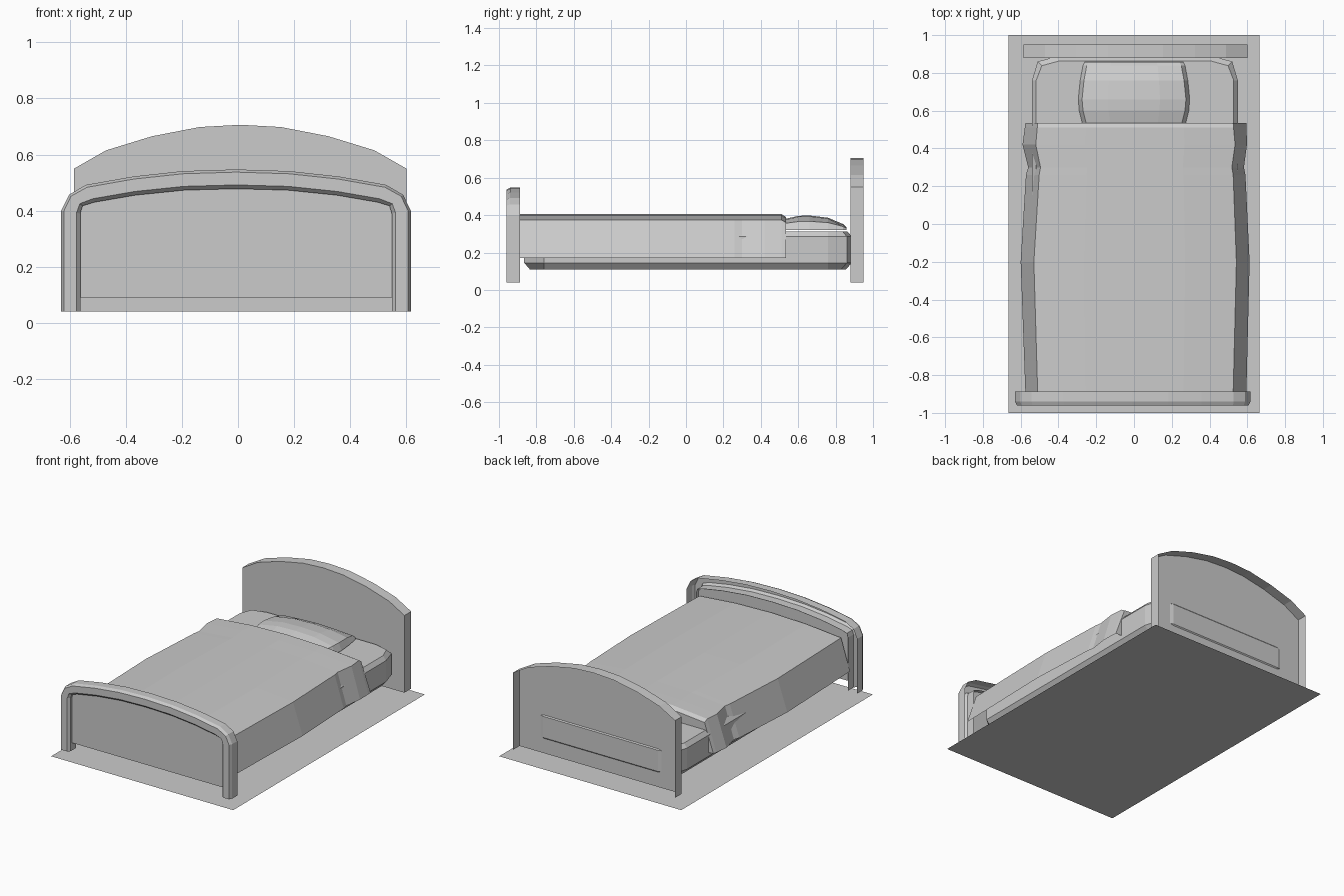
import bpy, bmesh

if "Cube" in bpy.data.objects:
    bpy.data.objects.remove(bpy.data.objects["Cube"])


def loft(name, rings, closed=True, cap_start=False, cap_end=False):
    """Skin a list of equal-length rings of points."""
    bm = bmesh.new()
    vr = [[bm.verts.new(p) for p in r] for r in rings]
    n = len(rings[0])
    for a, b in zip(vr, vr[1:]):
        for i in range(n if closed else n - 1):
            j = (i + 1) % n
            bm.faces.new((a[i], a[j], b[j], b[i]))
    if cap_start:
        bm.faces.new(vr[0][::-1])
    if cap_end:
        bm.faces.new(vr[-1])
    bmesh.ops.recalc_face_normals(bm, faces=bm.faces)
    me = bpy.data.meshes.new(name)
    bm.to_mesh(me)
    bm.free()
    ob = bpy.data.objects.new(name, me)
    bpy.context.collection.objects.link(ob)
    return ob


def mirrored(half, cx):
    """Half outline (left side to centre, offsets from cx) made whole."""
    left = [(cx + x, z) for x, z in half]
    right = [(cx - x, z) for x, z in reversed(half) if x != 0]
    return left + right


# Floor sheet
loft("floor_sheet", [[(-.665, -1, 0), (.665, -1, 0)],
                     [(-.665, 1, 0), (.665, 1, 0)]], closed=False)

# Headboard: arched front panel with a rim, open at the back and bottom
arch = mirrored([(-.592, .04), (-.592, .55), (-.478, .615), (-.315, .665),
                 (-.145, .698), (0, .706)], .008)
loft("headboard", [[(x, y, z) for x, z in arch] for y in (.88, .95)],
     closed=False, cap_start=True)

# Footboard frame: bevelled channel swept along an arch, open at the back
outer = mirrored([(-.623, .04), (-.623, .40), (-.595, .457), (-.535, .492),
                  (-.365, .522), (-.19, .541), (0, .547)], -.007)
inner = mirrored([(-.555, .04), (-.555, .39), (-.547, .417), (-.505, .43),
                  (-.36, .455), (-.185, .473), (0, .478)], -.007)
profile = [(0, -.887), (0, -.94), (.14, -.96), (.8, -.96), (1, -.945), (1, -.887)]
loft("footboard_frame",
     [[(o[0] + (i[0] - o[0]) * t, y, o[1] + (i[1] - o[1]) * t) for t, y in profile]
      for o, i in zip(outer, inner)], closed=False)

# Footboard panel filling the arch
panel = [(x, max(z, .09)) for x, z in inner]
loft("footboard_panel", [[(x, y, z) for x, z in panel] for y in (-.93, -.915)],
     cap_start=True, cap_end=True)


# Mattress: chamfered slab, its head end just passing the headboard panel
def slab_ring(inset, z):
    hx, y0, y1 = .545 - inset, -.865 + inset, .886 - inset
    q = [(.42 - inset, y1), (.515 - inset, .86 - inset), (hx, .76)]
    q += [(hx, -.76), (.42 - inset, y0)]
    return ([(x + .005, y, z) for x, y in q] +
            [(.005 - x, y, z) for x, y in reversed(q)])


loft("mattress", [slab_ring(.03, .11), slab_ring(0, .145), slab_ring(0, .285),
                  slab_ring(.022, .312)], cap_start=True, cap_end=True)

# Blanket: crowned top with sloping, slightly folded sides
# (y, left hem, left shoulder, right shoulder, right hem, drop)
rows = [(-.89, -.575, -.51, .525, .595, 0),
        (-.20, -.60, -.53, .542, .612, 0),
        (.26, -.572, -.502, .525, .59, 0),
        (.30, -.56, -.495, .518, .582, 0),
        (.42, -.59, -.52, .535, .598, 0),
        (.51, -.578, -.512, .527, .596, 0),
        (.535, -.575, -.51, .525, .595, .015)]
sections = []
for y, lh, ls, rs, rh, d in rows:
    sections.append([(lh, y, .17), (ls, y, .375 - d), (ls * .5, y, .398 - d),
                     (.005, y, .405 - d), (rs * .5, y, .398 - d),
                     (rs, y, .375 - d), (rh, y, .17)])
loft("blanket", sections, closed=False, cap_end=True)

# Pillow: flat underneath, puffed on top (y, half width, top height)
puff = [(.48, .24, .37), (.54, .255, .382), (.60, .27, .396), (.66, .275, .398),
        (.76, .265, .386), (.84, .25, .352), (.858, .24, .335)]
loft("pillow", [[(-w - .02, y, .32), (-w, y, .32 + (t - .32) * .6),
                 (-w * .5, y, t - .005), (0, y, t), (w * .5, y, t - .005),
                 (w, y, .32 + (t - .32) * .6), (w + .02, y, .32)]
                for y, w, t in puff], cap_start=True, cap_end=True)
